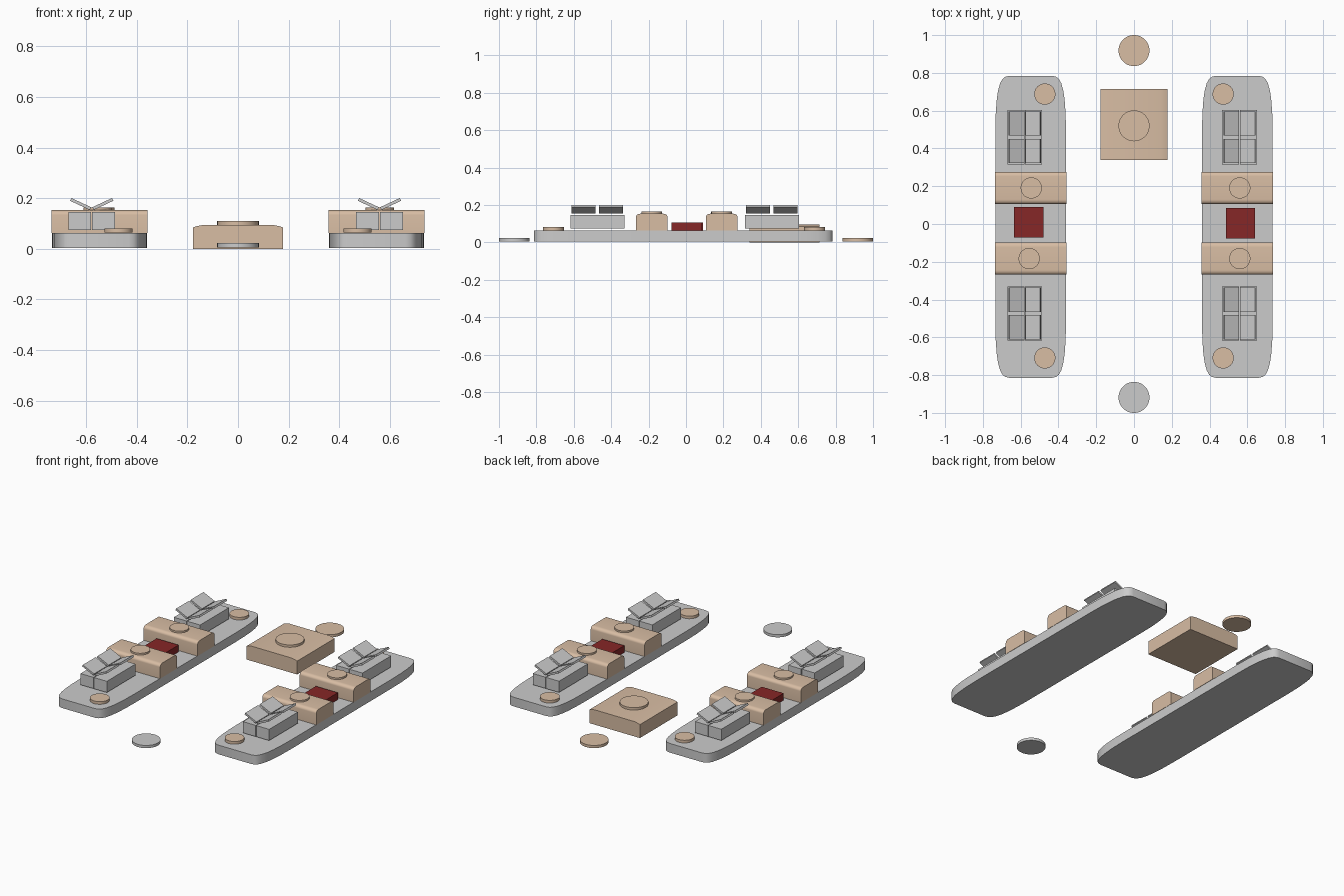
import bpy, math
from mathutils import Matrix

if "Cube" in bpy.data.objects:
    bpy.data.objects.remove(bpy.data.objects["Cube"])


def material(name, rgb):
    m = bpy.data.materials.new(name)
    m.diffuse_color = (*rgb, 1)
    m.use_nodes = True
    m.node_tree.nodes["Principled BSDF"].inputs["Base Color"].default_value = m.diffuse_color
    return m


TAN = material("tan", (0.69, 0.51, 0.37))
RED = material("dark_red", (0.24, 0.02, 0.02))


def prism(name, profile, matrix, depth, mat=None, smooth=True):
    """Extrude a counter-clockwise 2D profile along local z, then place it."""
    n = len(profile)
    verts = [(x, y, z) for z in (0, depth) for x, y in profile]
    faces = [tuple(reversed(range(n))), tuple(range(n, 2 * n))]
    faces += [(i, (i + 1) % n, n + (i + 1) % n, n + i) for i in range(n)]
    mesh = bpy.data.meshes.new(name)
    mesh.from_pydata(verts, [], faces)
    mesh.transform(matrix)
    ob = bpy.data.objects.new(name, mesh)
    bpy.context.collection.objects.link(ob)
    if mat:
        mesh.materials.append(mat)
    if smooth:
        bpy.ops.object.select_all(action='DESELECT')
        ob.select_set(True)
        bpy.context.view_layer.objects.active = ob
        bpy.ops.object.shade_smooth_by_angle(angle=math.radians(30))
    return ob


def disc(name, x, y, z0, z1, r, mat=None):
    pts = [(r * math.cos(a), r * math.sin(a))
           for a in (2 * math.pi * i / 48 for i in range(48))]
    return prism(name, pts, Matrix.Translation((x, y, z0)), z1 - z0, mat)


def box(name, x0, x1, y0, y1, z0, z1, mat=None):
    pts = [(x0, y0), (x1, y0), (x1, y1), (x0, y1)]
    return prism(name, pts, Matrix.Translation((0, 0, z0)), z1 - z0, mat, False)


def hull_outline():
    quarter = [(0.187, 0.50), (0.185, 0.60), (0.180, 0.67), (0.173, 0.72),
               (0.162, 0.76), (0.149, 0.783), (0.135, 0.794), (0.115, 0.799)]
    right = [(x, -y) for x, y in reversed(quarter)] + quarter
    return right + [(-x, y) for x, y in reversed(right)]


def crossbar_profile():
    # rounded top corners, in (y, z)
    hw, top, r = 0.085, 0.153, 0.024
    arc = [(hw - r + r * math.cos(a), top - 0.8 * r * (1 - math.sin(a)))
           for a in (math.pi / 2 * i / 6 for i in range(7))]
    right = [(hw, 0.062)] + arc
    return right + [(-y, z) for y, z in reversed(right)]


def launcher(cx, cy):
    # twin casing with four open lids forming a V
    tilt = math.radians(25)
    for s in (-1, 1):
        a, b = sorted((cx + s * 0.002, cx + s * 0.092))
        box("launcher_casing", a, b, cy - 0.144, cy + 0.144, 0.074, 0.145)
        for t in (-1, 1):
            lid = box("launcher_lid", -0.043, 0.043, -0.064, 0.064, -0.006, 0.006)
            lid.matrix_world = (Matrix.Translation((cx + s * 0.044, cy + t * 0.073, 0.177))
                                @ Matrix.Rotation(-s * tilt, 4, 'Y'))


# maps profile (x, y) to world (y, z) and depth to world x
ALONG_X = Matrix(((0, 0, 1, 0), (1, 0, 0, 0), (0, 1, 0, 0), (0, 0, 0, 1)))
# maps profile (x, y) to world (x, z) and depth to world -y
ALONG_Y = Matrix(((1, 0, 0, 0), (0, 0, -1, 0), (0, 1, 0, 0), (0, 0, 0, 1)))

# two long side platforms with their fittings
for side, launch_x, red_x, knob_x in ((-1, -0.578, -0.557, (-0.555, -0.544)),
                                      (1, 0.559, 0.563, (0.56, 0.56))):
    cx = side * 0.547
    prism("platform", hull_outline(), Matrix.Translation((cx, -0.015, 0.004)), 0.058)
    for bar_y, kx in zip((-0.183, 0.191), knob_x):
        prism("crossbar", crossbar_profile(),
              Matrix.Translation((cx - 0.189, bar_y, 0)) @ ALONG_X, 0.378, TAN)
        disc("crossbar_disc", kx, bar_y, 0.15, 0.164, 0.056, TAN)
    ry = 0.010 if side < 0 else 0.004
    box("red_block", red_x - 0.077, red_x + 0.077, ry - 0.081, ry + 0.081,
        0.060, 0.106, RED)
    for y in (-0.709, 0.688):
        disc("platform_disc", side * 0.472, y, 0.064, 0.081, 0.056, TAN)
    for y in (-0.474, 0.459):
        launcher(launch_x, y)

# central block with shallow sloped shoulders
block = [(-0.177, 0), (0.177, 0), (0.177, 0.085), (0.165, 0.089), (0.14, 0.094),
         (-0.14, 0.094), (-0.165, 0.089), (-0.177, 0.085)]
prism("central_block", block, Matrix.Translation((0, 0.714, 0)) @ ALONG_Y, 0.375, TAN)
disc("central_disc", 0, 0.52, 0.092, 0.109, 0.082, TAN)

# loose end discs
disc("rear_disc", 0, 0.918, 0.005, 0.022, 0.082, TAN)
disc("front_disc", 0, -0.918, 0.005, 0.022, 0.082)
